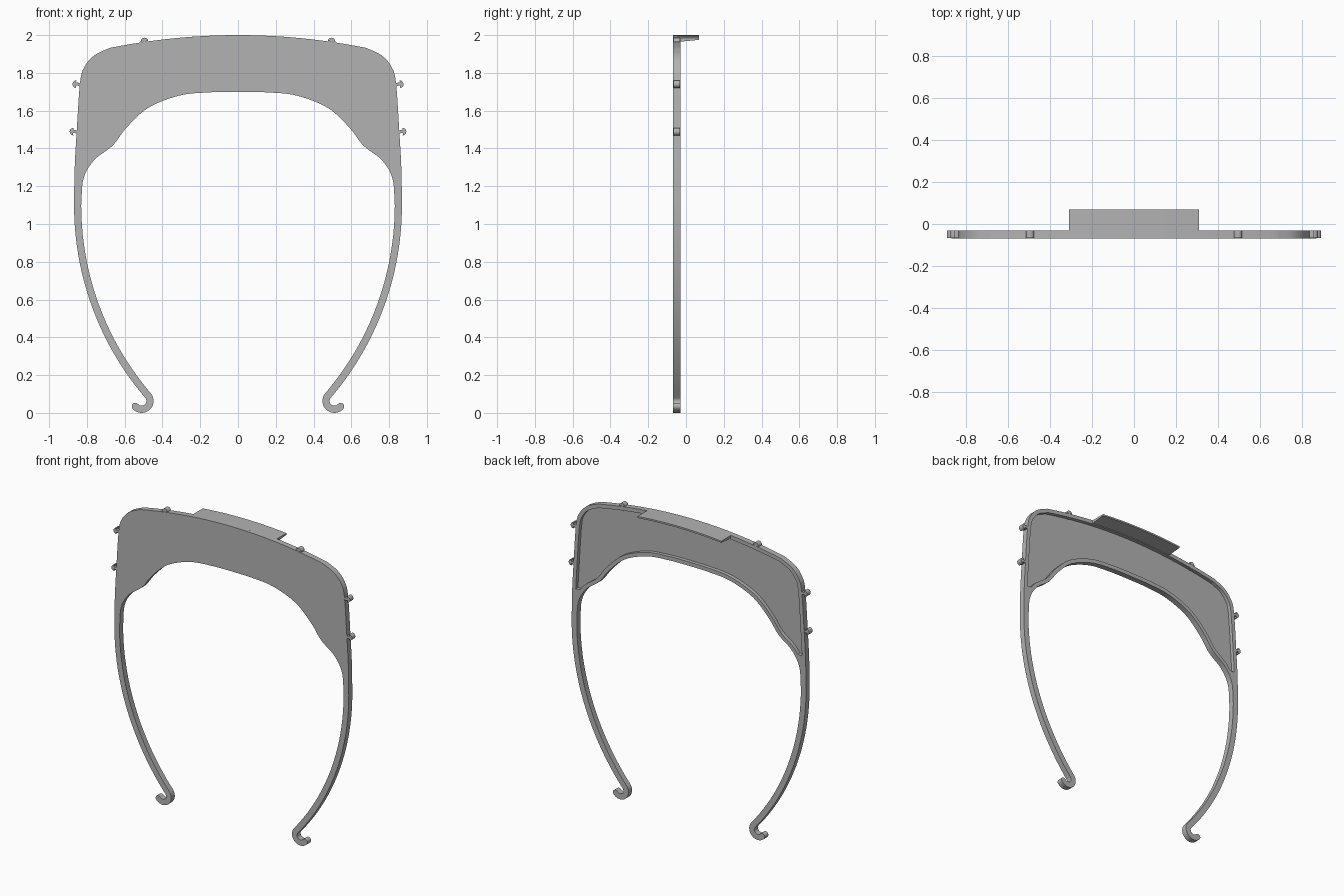
import bpy, bmesh, math
from mathutils import Vector

if "Cube" in bpy.data.objects:
    bpy.data.objects.remove(bpy.data.objects["Cube"], do_unlink=True)

grey = bpy.data.materials.new("plain grey")
grey.use_nodes = True
colour = (0.45, 0.45, 0.45, 1)
grey.diffuse_color = colour
grey.node_tree.nodes["Principled BSDF"].inputs["Base Color"].default_value = colour

FRONT, BACK, FLOOR = -0.068, -0.03, -0.054
RIM = 0.026


def spline(points, steps=6):
    """Smooth curve through the points."""
    p = [Vector(q) for q in points]
    p = [2 * p[0] - p[1]] + p + [2 * p[-1] - p[-2]]
    out = []
    for a, b, c, d in zip(p, p[1:], p[2:], p[3:]):
        for i in range(steps):
            t = i / steps
            out.append(0.5 * (2 * b + (c - a) * t + (2 * a - 5 * b + 4 * c - d) * t ** 2
                              + (3 * b - a - 3 * c + d) * t ** 3))
    return out + [p[-2]]


def arc(cx, cz, r, start, end, steps):
    angles = [math.radians(start + (end - start) * i / steps) for i in range(steps + 1)]
    return [Vector((cx + r * math.cos(a), cz + r * math.sin(a))) for a in angles]


def inset(line, distance):
    out = []
    for i, p in enumerate(line):
        d = (line[min(i + 1, len(line) - 1)] - line[max(i - 1, 0)]).normalized()
        out.append(p + distance * Vector((d.y, -d.x)))
    return out


def mirrored(half):
    return half + [Vector((-p.x, p.y)) for p in reversed(half[1:-1])]


def finish(bm, name):
    bmesh.ops.recalc_face_normals(bm, faces=bm.faces)
    mesh = bpy.data.meshes.new(name)
    bm.to_mesh(mesh)
    bm.free()
    mesh.materials.append(grey)
    obj = bpy.data.objects.new(name, mesh)
    bpy.context.collection.objects.link(obj)
    return obj


def smooth(obj):
    bpy.ops.object.select_all(action="DESELECT")
    obj.select_set(True)
    bpy.context.view_layer.objects.active = obj
    bpy.ops.object.shade_smooth_by_angle(angle=math.radians(30))


def prism(name, outline, y0, y1):
    bm = bmesh.new()
    face = bm.faces.new([bm.verts.new((p.x, y0, p.y)) for p in outline])
    new = bmesh.ops.extrude_face_region(bm, geom=[face])["geom"]
    bmesh.ops.translate(bm, vec=(0, y1 - y0, 0),
                        verts=[v for v in new if isinstance(v, bmesh.types.BMVert)])
    return finish(bm, name)


def top_z(x):
    return 2 - x * x / 6.8


# Half outline: outer edge, arm, hook and inner edge
outer = [Vector((0.68 * i / 16, top_z(0.68 * i / 16))) for i in range(16)]
outer += spline([(0.68, 1.932), (0.76, 1.893), (0.812, 1.833), (0.836, 1.75),
                 (0.854, 1.49), (0.865, 1.29), (0.868, 1.1)])
inner = spline([(0.83, 1.1), (0.818, 1.24), (0.762, 1.338), (0.664, 1.415), (0.59, 1.51),
                (0.475, 1.615), (0.31, 1.68), (0.15, 1.697), (0, 1.7)])
tip = math.radians(320)
hook = arc(0.51, 0.063, 0.025, 139.5, 320, 16)
hook += arc(0.51 + 0.044 * math.cos(tip), 0.063 + 0.044 * math.sin(tip), 0.019, 500, 320, 8)[1:-1]
hook += arc(0.51, 0.063, 0.063, 320, 139.5, 20)
half = (outer + arc(-0.702, 1.1, 1.57, 0, -40.5, 28)[1:-1] + hook
        + arc(-0.702, 1.1, 1.532, -40.5, 0, 28)[1:-1] + inner)
frame = prism("headband_frame", mirrored(half), FRONT, BACK)

# Recess in the back, leaving a raised rim
pocket = [p for p in inset(outer, RIM) + inset(inner, RIM) if p.y > 1.31]
pocket[0].x = pocket[-1].x = 0
cutter = prism("recess_cutter", mirrored(pocket), FLOOR, BACK + 0.05)
cutter.hide_render = True
cut = frame.modifiers.new("recess", "BOOLEAN")
cut.operation = "DIFFERENCE"
cut.solver = "EXACT"
cut.object = cutter
smooth(frame)
bpy.ops.object.modifier_apply(modifier=cut.name)
bpy.data.objects.remove(cutter, do_unlink=True)
smooth(frame)

# Curved tapering ledge behind the top edge
bm = bmesh.new()
rings = []
for i in range(17):
    x = -0.31 + 0.62 * i / 16
    z = top_z(x)
    rings.append([bm.verts.new(v) for v in ((x, -0.045, z), (x, 0.07, z),
                                            (x, 0.07, z - 0.011), (x, -0.045, z - 0.022))])
for a, b in zip(rings, rings[1:]):
    for k in range(4):
        bm.faces.new((a[k], a[k - 1], b[k - 1], b[k]))
bm.faces.new(rings[0])
bm.faces.new(rings[-1])
smooth(finish(bm, "top_ledge"))

# Mushroom pegs around the edge: tip position and outward angle
for label, x, z, angle in (("top", 0.498, 1.986, 82), ("upper", 0.876, 1.742, 4),
                           ("lower", 0.891, 1.49, 3)):
    cap = arc(-0.02, 0, 0.02, -90, 90, 12)
    shape = [Vector((-0.05, -0.008)), Vector((-0.018, -0.008))] + cap
    shape += [Vector((-0.018, 0.008)), Vector((-0.05, 0.008))]
    a = math.radians(angle)
    placed = [Vector((x + p.x * math.cos(a) - p.y * math.sin(a),
                      z + p.x * math.sin(a) + p.y * math.cos(a))) for p in shape]
    for side, s in (("left", 1), ("right", -1)):
        smooth(prism(f"{label}_peg_{side}", [Vector((s * p.x, p.y)) for p in placed],
                     FRONT + 0.001, BACK - 0.001))
